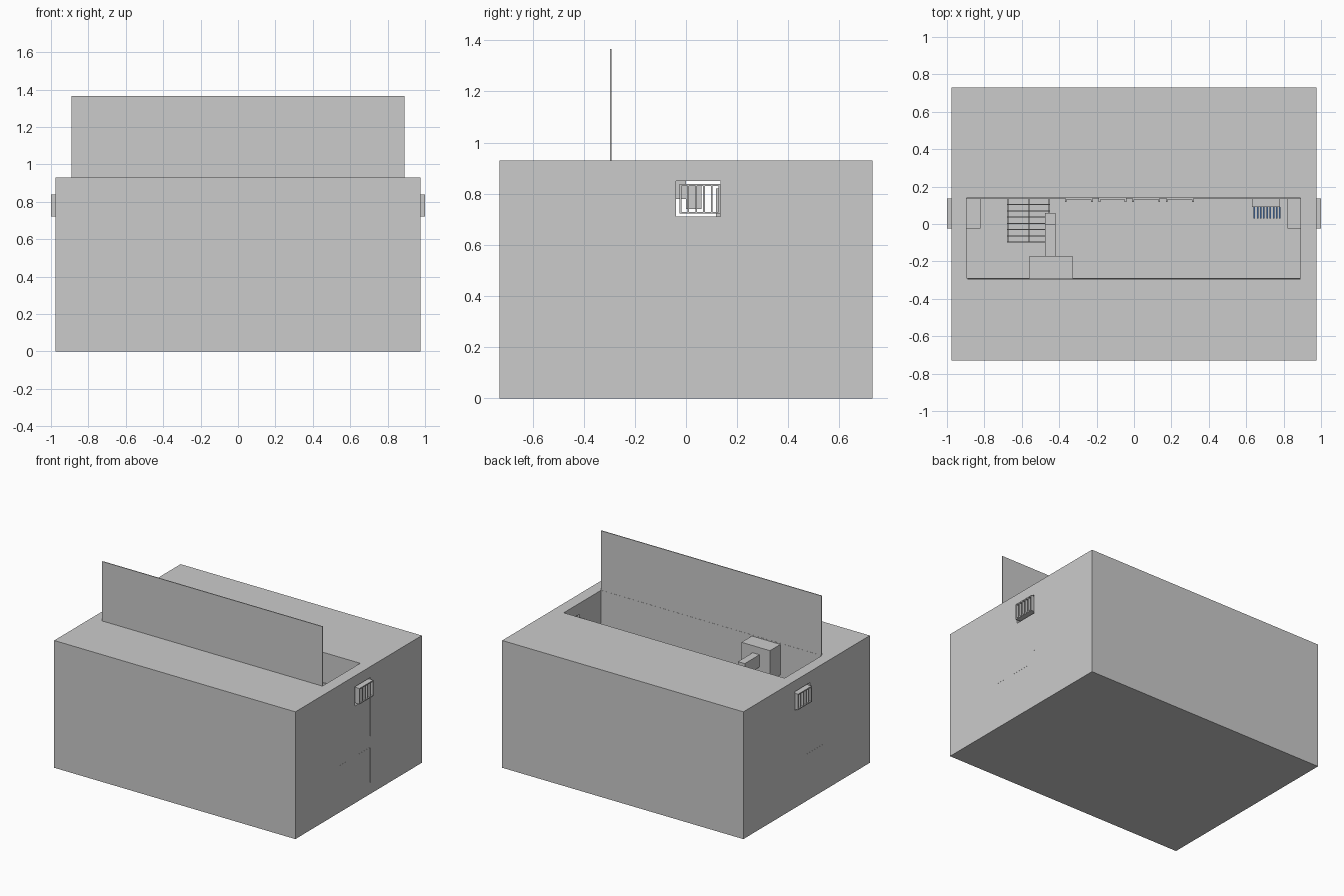
import bpy
import bmesh

if "Cube" in bpy.data.objects:
    bpy.data.objects.remove(bpy.data.objects["Cube"])


def box(name, x0, x1, y0, y1, z0, z1, color=None):
    """Axis-aligned box from its limits."""
    bm = bmesh.new()
    bmesh.ops.create_cube(bm, size=1)
    for v in bm.verts:
        v.co.x = x0 if v.co.x < 0 else x1
        v.co.y = y0 if v.co.y < 0 else y1
        v.co.z = z0 if v.co.z < 0 else z1
    mesh = bpy.data.meshes.new(name)
    bm.to_mesh(mesh)
    bm.free()
    ob = bpy.data.objects.new(name, mesh)
    bpy.context.collection.objects.link(ob)
    if color:
        mesh.materials.append(color)
    return ob


def join(name, parts):
    bpy.ops.object.select_all(action='DESELECT')
    for p in parts:
        p.select_set(True)
    bpy.context.view_layer.objects.active = parts[0]
    bpy.ops.object.join()
    parts[0].name = name
    return parts[0]


blue = bpy.data.materials.new("blue")
blue.diffuse_color = (0.1, 0.25, 0.6, 1)
blue.use_nodes = True
blue.node_tree.nodes["Principled BSDF"].inputs["Base Color"].default_value = blue.diffuse_color

# Outer housing with a top compartment and openings in both sides
body = box("housing", -.975, .975, -.73, .73, 0, .93)
cutters = [box("compartment_cutter", -.895, .89, -.29, .14, .43, 1.1),
           box("side_opening_cutter", -1.1, 1.1, -.04, .135, .71, .85)]
for c in cutters:
    mod = body.modifiers.new("cut", 'BOOLEAN')
    mod.object = c
    mod.operation = 'DIFFERENCE'
    mod.solver = 'EXACT'
    bpy.context.view_layer.objects.active = body
    bpy.ops.object.modifier_apply(modifier=mod.name)
for c in cutters:
    bpy.data.objects.remove(c, do_unlink=True)

# Upright open lid
box("lid", -.89, .89, -.297, -.291, .925, 1.365)

# Liner panels, showing as thin lines on the side walls
S = .9755
box("upper_back_panel", -S, S, .1345, .1395, .425, .71)
box("lower_back_panel", -S, S, .1345, .1395, .085, .34)
box("lower_top_panel", -S, S, -.24, .1395, .337, .342)

# Side vents: open ducts with upright slats
for side, s in (("left", -1), ("right", 1)):
    x0, x1 = sorted((s * .82, s * 1.0))
    y0, y1, z0, z1, t = -.025, .135, .722, .838, .007
    parts = [box("duct", x0, x1, y0, y1, z0, z0 + t),
             box("duct", x0, x1, y0, y1, z1 - t, z1)]
    for i in range(6):
        y = y0 + i * (y1 - y0 - t) / 5
        parts.append(box("slat", x0, x1, y, y + t, z0 + t, z1 - t))
    join(side + "_vent", parts)

# Rack of thin rods
rods = [box("rod", -.68, -.45, y, y + .006, .66, .70)
        for y in [-.1 + .0335 * i for i in range(8)]]
rods += [box("rod", x, x + .008, -.1, .14, .65, .66) for x in (-.68, -.565, -.458)]
join("rack", rods)

# Front control box with a stepped arm
box("control_box", -.56, -.33, -.29, -.17, .70, .922)
box("arm", -.475, -.42, -.17, .0, .78, .87)
box("arm_end", -.475, -.42, .0, .06, .74, .83)

# Row of frames on the back wall
for i in range(4):
    x = -.37 + .18 * i
    join("back_frame_%d" % (i + 1), [
        box("frame", x, x + .15, .132, .14, .52, .82),
        box("post", x, x + .01, .118, .132, .52, .82),
        box("post", x + .14, x + .15, .118, .132, .52, .82)])

# Finned unit at the right end
box("fin_mount", .63, .78, .09, .14, .50, .68)
join("fins", [box("fin", .64 + .017 * i, .648 + .017 * i, .03, .09, .52, .66, blue)
              for i in range(9)])
